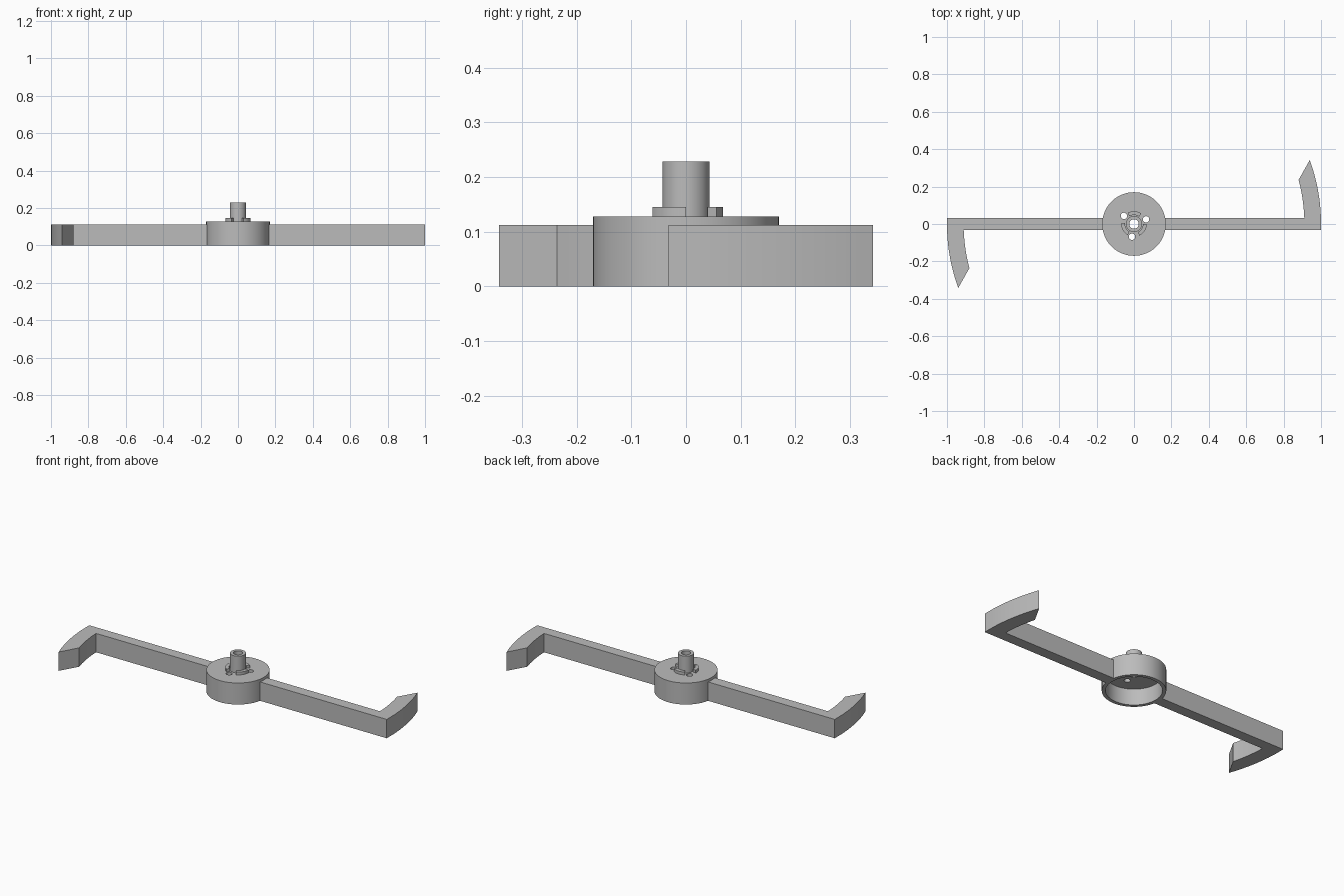
import bpy, bmesh, math
from math import cos, sin, radians, pi

if "Cube" in bpy.data.objects:
    bpy.data.objects.remove(bpy.data.objects["Cube"], do_unlink=True)

# Single grey material
GREY = (0.5, 0.5, 0.5, 1)
grey = bpy.data.materials.new("grey_metal")
grey.use_nodes = True
grey.diffuse_color = GREY
grey.node_tree.nodes["Principled BSDF"].inputs["Base Color"].default_value = GREY


def finish(name, bm):
    bmesh.ops.recalc_face_normals(bm, faces=bm.faces)
    mesh = bpy.data.meshes.new(name)
    bm.to_mesh(mesh)
    bm.free()
    mesh.materials.append(grey)
    obj = bpy.data.objects.new(name, mesh)
    bpy.context.collection.objects.link(obj)
    return obj


def smooth(obj):
    bpy.ops.object.select_all(action="DESELECT")
    obj.select_set(True)
    bpy.context.view_layer.objects.active = obj
    bpy.ops.object.shade_smooth_by_angle(angle=radians(30))


def arc(radius, start, end, steps):
    return [(radius * cos(start + (end - start) * i / steps),
             radius * sin(start + (end - start) * i / steps)) for i in range(steps + 1)]


def prism(name, outline, z0, z1):
    bm = bmesh.new()
    face = bm.faces.new([bm.verts.new((x, y, z0)) for x, y in outline])
    top = bmesh.ops.extrude_face_region(bm, geom=[face])["geom"]
    bmesh.ops.translate(bm, vec=(0, 0, z1 - z0),
                        verts=[v for v in top if isinstance(v, bmesh.types.BMVert)])
    return finish(name, bm)


def lathe(name, profile, steps=72):
    bm = bmesh.new()
    rings = [[bm.verts.new((r * cos(2 * pi * i / steps), r * sin(2 * pi * i / steps), z))
              for i in range(steps)] for r, z in profile]
    for a, b in zip(rings, rings[1:] + rings[:1]):
        for i in range(steps):
            j = (i + 1) % steps
            bm.faces.new((a[i], a[j], b[j], b[i]))
    return finish(name, bm)


# Hub: cup open below, with a hollow spindle on top
HUB_R, HUB_TOP, CEILING = 0.17, 0.128, 0.096
SHAFT_R, BORE_R, SHAFT_TOP = 0.043, 0.025, 0.228
hub = lathe("hub_with_spindle", [
    (HUB_R, 0), (HUB_R, HUB_TOP), (SHAFT_R, HUB_TOP), (SHAFT_R, SHAFT_TOP),
    (BORE_R, SHAFT_TOP), (BORE_R, CEILING), (0.15, CEILING), (0.15, 0)])

# Three round holes through the hub plate
for k in range(3):
    a = radians(21 + 120 * k)
    cx, cy = 0.069 * cos(a), 0.069 * sin(a)
    ring = [(cx + x, cy + y) for x, y in arc(0.017, 0, 2 * pi, 24)[:-1]]
    cutter = prism("hole_cutter", ring, 0.05, 0.16)
    cutter.hide_render = True
    mod = hub.modifiers.new("hole", "BOOLEAN")
    mod.operation, mod.solver, mod.object = "DIFFERENCE", "EXACT", cutter
    bpy.context.view_layer.objects.active = hub
    bpy.ops.object.modifier_apply(modifier=mod.name)
    bpy.data.objects.remove(cutter, do_unlink=True)
smooth(hub)

# Raised collar segments between the holes
for k in range(3):
    a0, a1 = radians(-65 + 120 * k), radians(120 * k)
    outline = arc(0.068, a0, a1, 12) + arc(0.048, a1, a0, 12)
    smooth(prism(f"collar_segment_{k + 1}", outline, HUB_TOP - 0.004, 0.145))

# Two opposite arms, each ending in a curved hook
HALF, INNER = 0.032, 0.911
outer = arc(1.0, math.asin(HALF), radians(20), 12)
inner = arc(INNER, radians(15), math.asin(HALF / INNER), 12)
outline = [(0.16, -HALF), (1.0, -HALF)] + outer + inner + [(0.16, HALF)]
for name, s in (("left_arm", 1), ("right_arm", -1)):
    smooth(prism(name, [(s * x, s * y) for x, y in outline], 0, 0.112))
